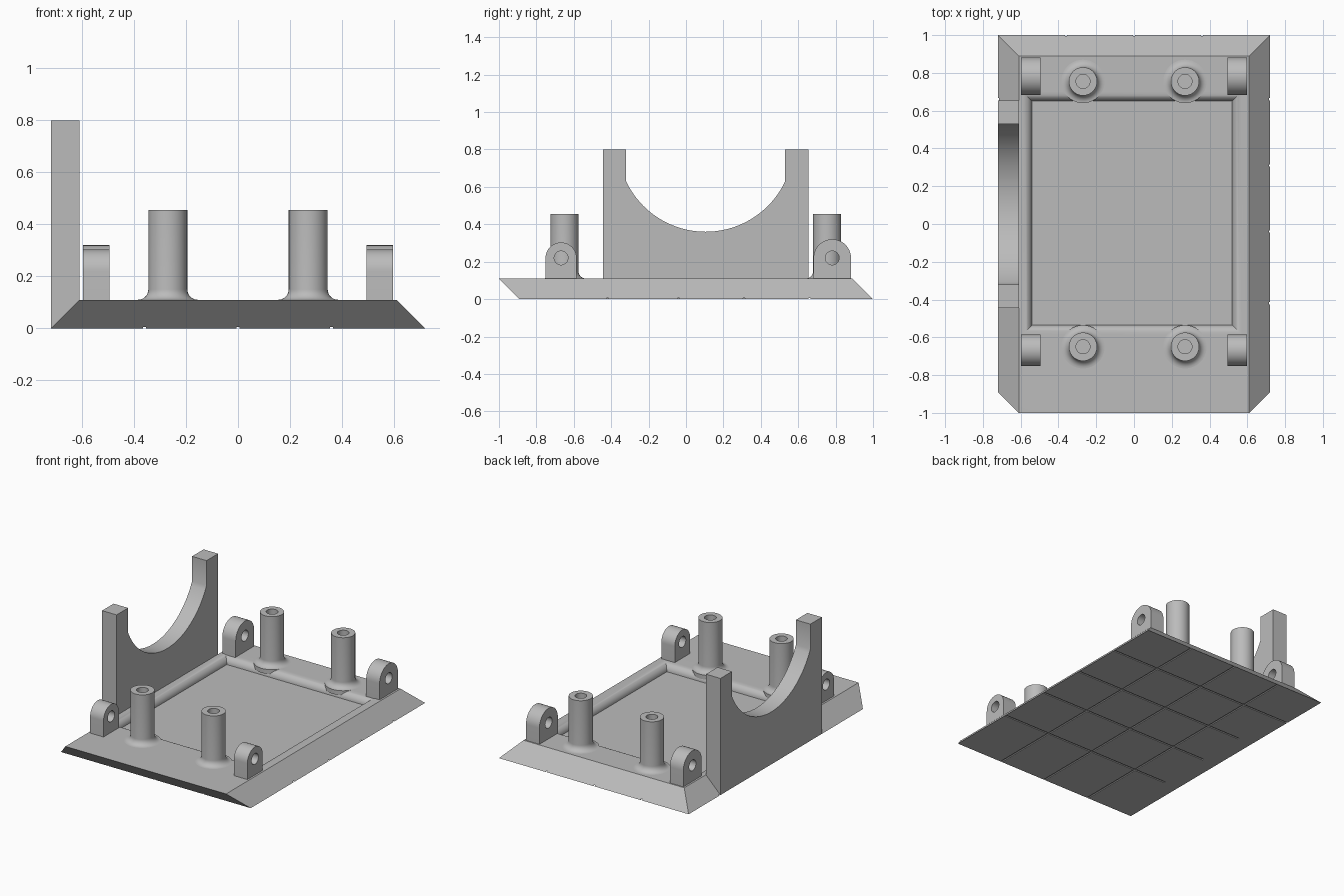
import bpy, bmesh
from math import sin, cos, pi, radians, asin

cube = bpy.data.objects.get("Cube")
if cube:
    bpy.data.objects.remove(cube, do_unlink=True)

grey = bpy.data.materials.new("plain_grey")
grey.use_nodes = True
COLOUR = (0.5, 0.5, 0.5, 1)
grey.diffuse_color = COLOUR
grey.node_tree.nodes["Principled BSDF"].inputs["Base Color"].default_value = COLOUR


def select(obj):
    bpy.ops.object.select_all(action='DESELECT')
    obj.select_set(True)
    bpy.context.view_layer.objects.active = obj


def finish(obj):
    obj.data.materials.clear()
    obj.data.materials.append(grey)
    select(obj)
    bpy.ops.object.shade_smooth_by_angle(angle=radians(30))
    return obj


def from_rings(name, rings, cap_start=True, cap_end=True):
    """Skin a stack of equal-length point rings into a closed solid."""
    bm = bmesh.new()
    loops = [[bm.verts.new(p) for p in ring] for ring in rings]
    for a, b in zip(loops, loops[1:]):
        n = len(a)
        for i in range(n):
            j = (i + 1) % n
            bm.faces.new((a[i], a[j], b[j], b[i]))
    if cap_start:
        bm.faces.new(loops[0][::-1])
    if cap_end:
        bm.faces.new(loops[-1])
    bmesh.ops.recalc_face_normals(bm, faces=bm.faces)
    mesh = bpy.data.meshes.new(name)
    bm.to_mesh(mesh)
    bm.free()
    obj = bpy.data.objects.new(name, mesh)
    bpy.context.collection.objects.link(obj)
    return obj


def rect(x0, x1, y0, y1, z):
    return [(x0, y0, z), (x1, y0, z), (x1, y1, z), (x0, y1, z)]


def circle(x, y, r, z, n=40):
    return [(x + r * cos(2 * pi * i / n), y + r * sin(2 * pi * i / n), z) for i in range(n)]


def side_plate(name, outlines, x0, x1):
    """Extrude filled y-z outlines (later ones are holes) between two x values."""
    curve = bpy.data.curves.new(name, 'CURVE')
    curve.dimensions = '2D'
    curve.fill_mode = 'BOTH'
    curve.extrude = (x1 - x0) / 2
    for pts in outlines:
        spline = curve.splines.new('POLY')
        spline.points.add(len(pts) - 1)
        for point, (y, z) in zip(spline.points, pts):
            point.co = (y, z, 0, 1)
        spline.use_cyclic_u = True
    obj = bpy.data.objects.new(name, curve)
    bpy.context.collection.objects.link(obj)
    obj.location.x = (x0 + x1) / 2
    obj.rotation_euler = (pi / 2, 0, pi / 2)
    select(obj)
    bpy.ops.object.convert(target='MESH')
    return finish(bpy.context.object)


# Base plate with slanted sides and a round-edged recess
TOP = 0.11
ROUND = 0.05
rings = [rect(-0.72, 0.72, -0.89, 1.0, 0), rect(-0.61, 0.61, -1.0, 0.89, TOP)]
for i in range(9):
    a = i / 8 * pi / 2
    grow = ROUND * (1 - sin(a))
    rings.append(rect(-0.54 - grow, 0.52 + grow, -0.535 - grow, 0.65 + grow,
                      TOP - ROUND * (1 - cos(a))))
base = from_rings("base_plate", rings)

# Thin grooves across the underside
GROOVE = 0.006
strips = [(x - GROOVE, x + GROOVE, -1.2, 1.2) for x in (-0.36, 0, 0.36)]
strips += [(-1, 1, y - GROOVE, y + GROOVE) for y in (-0.42, -0.04, 0.31, 0.66)]
for strip in strips:
    cutter = from_rings("groove_cutter", [rect(*strip, -0.05), rect(*strip, GROOVE)])
    mod = base.modifiers.new("groove", 'BOOLEAN')
    mod.object = cutter
    mod.operation = 'DIFFERENCE'
    mod.solver = 'EXACT'
    select(base)
    bpy.ops.object.modifier_apply(modifier=mod.name)
    bpy.data.objects.remove(cutter, do_unlink=True)
finish(base)

# Hollow posts with a flared foot
FLARE = 0.04
for x, side in ((0.27, "left"), (-0.27, "right")):
    for y, end in ((-0.65, "front"), (0.755, "back")):
        profile = [(0.115, TOP - 0.03)]
        for i in range(9):
            a = i / 8 * pi / 2
            profile.append((0.115 - FLARE * sin(a), TOP + FLARE * (1 - cos(a))))
        profile += [(0.075, 0.455), (0.037, 0.455), (0.037, 0.15)]
        finish(from_rings(f"{end}_{side}_post", [circle(x, y, r, z) for r, z in profile]))

# Round-topped hinge lugs, the back pair larger
for x0, x1, side in ((0.495, 0.597, "left"), (-0.597, -0.495, "right")):
    for y, r, end in ((-0.668, 0.083, "front"), (0.782, 0.1, "back")):
        z = 0.22
        outline = [(y - r, 0.07), (y + r, 0.07)]
        outline += [(y + r * cos(pi * i / 24), z + r * sin(pi * i / 24)) for i in range(25)]
        hole = [(p, q) for p, q, _ in circle(y, z, 0.037, 0, 28)]
        side_plate(f"{end}_{side}_lug", [outline, hole], x0, x1)

# Tall cradle wall with a circular cut-out
MID, HALF, R, CENTRE = 0.105, 0.425, 0.47, 0.83
reach = asin(HALF / R)
outline = [(MID - 0.55, 0), (MID + 0.55, 0), (MID + 0.55, 0.8), (MID + HALF, 0.8)]
for i in range(41):
    a = reach * (1 - i / 20)
    outline.append((MID + R * sin(a), CENTRE - R * cos(a)))
outline += [(MID - HALF, 0.8), (MID - 0.55, 0.8)]
side_plate("cradle_wall", [outline], -0.72, -0.61)
